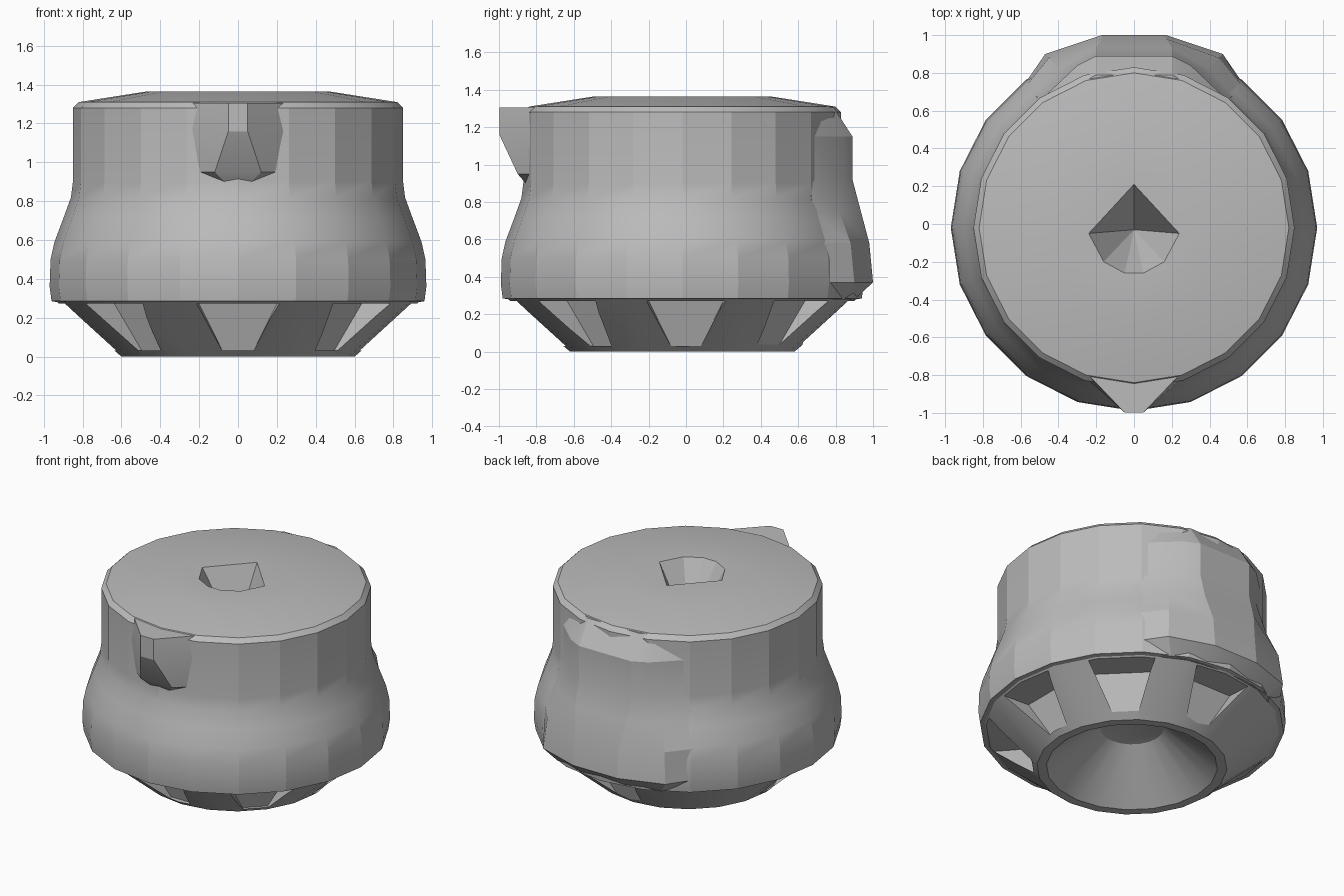
import bpy, bmesh, math
from mathutils import Matrix

cube = bpy.data.objects.get("Cube")
if cube:
    bpy.data.objects.remove(cube, do_unlink=True)

grey = bpy.data.materials.new("plain grey")
grey.use_nodes = True
colour = (0.5, 0.5, 0.5, 1)
grey.diffuse_color = colour
grey.node_tree.nodes["Principled BSDF"].inputs["Base Color"].default_value = colour


def make(name, bm):
    bmesh.ops.recalc_face_normals(bm, faces=bm.faces)
    mesh = bpy.data.meshes.new(name)
    bm.to_mesh(mesh)
    bm.free()
    mesh.materials.append(grey)
    ob = bpy.data.objects.new(name, mesh)
    bpy.context.collection.objects.link(ob)
    return ob


def loft(bm, sections, matrix=Matrix()):
    """Skin rings of points into a closed solid; one-point rings become tips."""
    rings = [[bm.verts.new(matrix @ Matrix.Translation(p).translation) for p in s] for s in sections]
    for lo, hi in zip(rings, rings[1:]):
        n = max(len(lo), len(hi))
        for i in range(n):
            j = (i + 1) % n
            if len(lo) == 1:
                bm.faces.new((lo[0], hi[j], hi[i]))
            elif len(hi) == 1:
                bm.faces.new((lo[i], lo[j], hi[0]))
            else:
                bm.faces.new((lo[i], lo[j], hi[j], hi[i]))
    for ring in (rings[0], rings[-1]):
        if len(ring) > 2:
            bm.faces.new(ring)


def mirrored(half, z):
    """Symmetric outline at height z from points on the +x half."""
    return [(x, y, z) for x, y in half] + [(-x, y, z) for x, y in reversed(half)]


def circle(r, z, sides=20):
    if r == 0:
        return [(0, -0.02, z)]
    turn = math.tau / sides
    return [(r * math.cos(i * turn), r * math.sin(i * turn) - 0.02, z) for i in range(sides)]


def cut(target, cutter):
    mod = target.modifiers.new("cut", 'BOOLEAN')
    mod.operation = 'DIFFERENCE'
    mod.solver = 'EXACT'
    mod.object = cutter
    bpy.context.view_layer.objects.active = target
    bpy.ops.object.modifier_apply(modifier=mod.name)
    bpy.data.objects.remove(cutter, do_unlink=True)


# Turned body, from the cavity ceiling round the foot and up to the lid
profile = [(0, 0.32), (0.2, 0.28), (0.54, 0), (0.6, 0), (0.93, 0.28), (0.96, 0.285),
           (0.97, 0.36), (0.965, 0.5), (0.945, 0.59), (0.9, 0.71), (0.86, 0.82), (0.85, 0.9),
           (0.85, 1.28), (0.82, 1.31), (0.47, 1.365), (0, 1.365)]
bm = bmesh.new()
loft(bm, [circle(r, z) for r, z in profile])
body = make("body", bm)

# Flared pockets around the sloping foot
bm = bmesh.new()
for angle in (0, 45, 90, 180, 225, 270, 315):
    sections = []
    for z, inner, w in ((0.03, 0.62, 0.08), (0.272, 0.7, 0.2)):
        sections.append([(inner, -w, z), (1.2, -w * 1.15, z), (1.2, w * 1.15, z), (inner, w, z)])
    loft(bm, sections, Matrix.Rotation(math.radians(angle), 4, 'Z'))
cut(body, make("pocket_cutter", bm))

# Pointed pit in the lid
rim = [(0.05, -0.26), (0.16, -0.2), (0.24, -0.05)]
outline = mirrored(rim, 1.365)
outline.insert(3, (0, 0.21, 1.365))
bm = bmesh.new()
loft(bm, [[(0, -0.03, 0.95)], outline, [(x, y, 1.5) for x, y, z in outline]])
cut(body, make("pit_cutter", bm))

# Pouring lip: base half width, tip half width, tip y
bm = bmesh.new()
lip = [(0.88, 0.1, 0.05, -0.84), (0.95, 0.24, 0.12, -0.9),
       (1.16, 0.27, 0.05, -0.998), (1.305, 0.24, 0.05, -0.998)]
loft(bm, [mirrored([(c, front), (a, -0.8), (0.2, -0.72)], z) for z, a, c, front in lip])
pouring_lip = make("pouring_lip", bm)

# Raised back pad: outer half width, its y, middle half width, its y, back half width, back y
pad = [(0.28, 0.5, 0.72, 0.4, 0.84, 0.17, 0.9),
       (0.37, 0.58, 0.74, 0.47, 0.9, 0.17, 1.0),
       (0.58, 0.58, 0.72, 0.45, 0.88, 0.17, 0.98),
       (0.75, 0.53, 0.68, 0.4, 0.82, 0.2, 0.935),
       (0.92, 0.49, 0.66, 0.3, 0.84, 0.2, 0.89),
       (1.15, 0.49, 0.66, 0.3, 0.84, 0.2, 0.89),
       (1.305, 0.47, 0.62, 0.3, 0.73, 0.2, 0.79)]
bm = bmesh.new()
loft(bm, [mirrored([(c, back), (b, mid), (a, side), (0.3, 0.5)], z)
          for z, a, side, b, mid, c, back in pad])
back_pad = make("back_pad", bm)

# Soft shading along the belly, crisp facets elsewhere
for ob in (body, pouring_lip, back_pad):
    bpy.ops.object.select_all(action='DESELECT')
    ob.select_set(True)
    bpy.context.view_layer.objects.active = ob
    bpy.ops.object.shade_smooth_by_angle(angle=math.radians(17.5))
